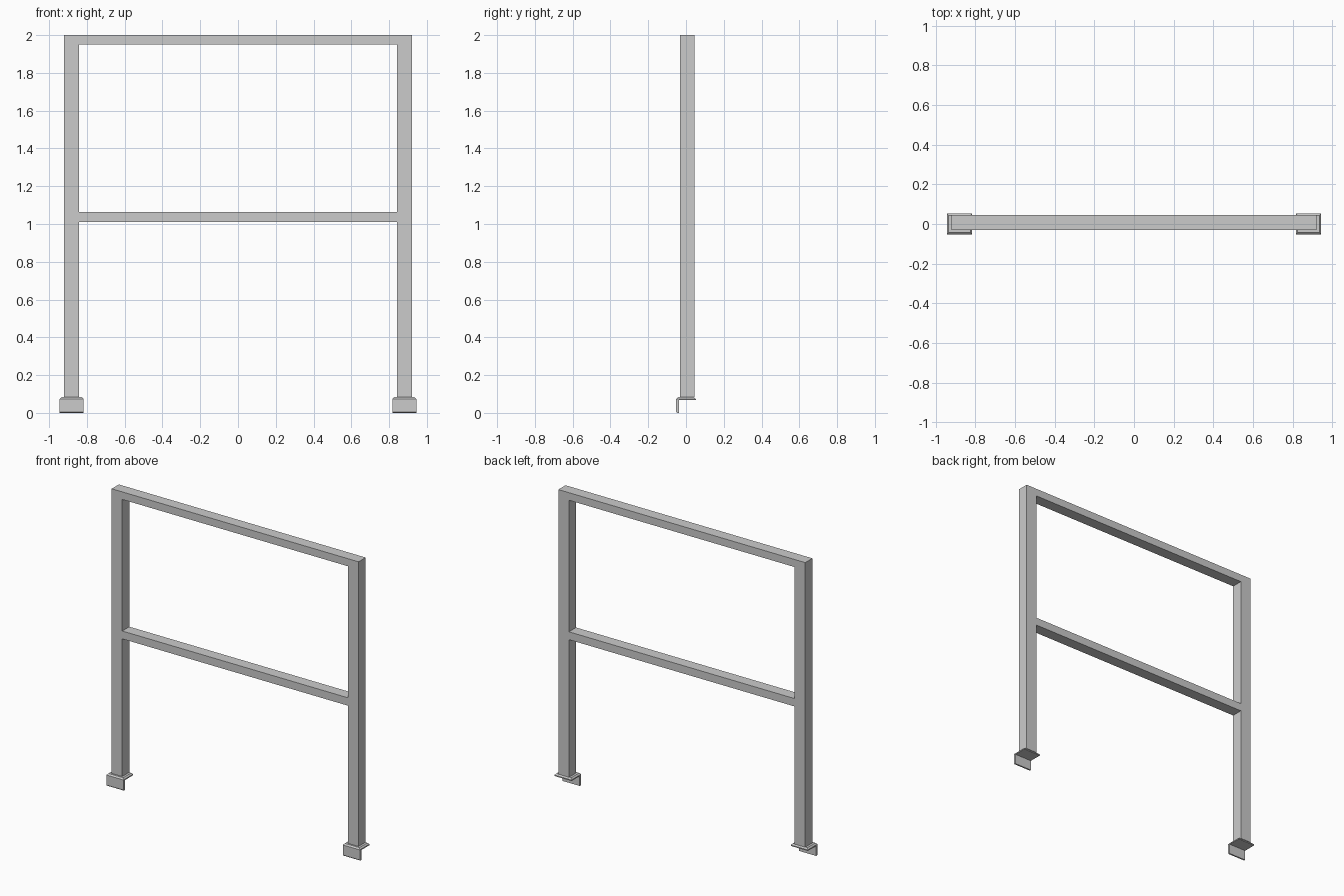
import bpy, bmesh
from mathutils import Vector

if "Cube" in bpy.data.objects:
    bpy.data.objects.remove(bpy.data.objects["Cube"])


def finish(bm, name):
    bmesh.ops.recalc_face_normals(bm, faces=bm.faces[:])
    mesh = bpy.data.meshes.new(name)
    bm.to_mesh(mesh)
    bm.free()
    obj = bpy.data.objects.new(name, mesh)
    bpy.context.collection.objects.link(obj)
    return obj


def extrude_faces(bm, vec):
    res = bmesh.ops.extrude_face_region(bm, geom=bm.faces[:])
    verts = [g for g in res["geom"] if isinstance(g, bmesh.types.BMVert)]
    bmesh.ops.translate(bm, verts=verts, vec=Vector(vec))


# Frame: two posts, a top rail and a middle rail as one welded solid
Y0, Y1 = -0.031, 0.045
xs = [-0.92, -0.841, 0.841, 0.92]
zs = [0.083, 1.01, 1.063, 1.949, 2.0]
bm = bmesh.new()
grid = [[bm.verts.new((x, Y0, z)) for z in zs] for x in xs]
for i in range(3):
    for j in range(4):
        if i != 1 or j in (1, 3):
            bm.faces.new((grid[i][j], grid[i + 1][j],
                          grid[i + 1][j + 1], grid[i][j + 1]))
bmesh.ops.delete(bm, geom=[v for v in bm.verts if not v.link_faces], context='VERTS')
extrude_faces(bm, (0, Y1 - Y0, 0))
bmesh.ops.recalc_face_normals(bm, faces=bm.faces[:])
bmesh.ops.dissolve_limit(bm, angle_limit=0.01, verts=bm.verts[:], edges=bm.edges[:])
finish(bm, "frame")

# Feet: angle brackets with chamfered top and lower front lip
W, H, T = 0.127, 0.083, 0.016
F, B = -0.052, 0.052


def foot(name, x):
    bm = bmesh.new()
    profile = [(F, 0), (F + T, 0), (F + T, H - T), (B, H - T), (B, H), (F, H)]
    bm.faces.new([bm.verts.new((x - W / 2, y, z)) for y, z in profile])
    extrude_faces(bm, (W, 0, 0))
    bmesh.ops.recalc_face_normals(bm, faces=bm.faces[:])

    def on(edge, axis, value):
        return all(abs(v.co[axis] - value) < 1e-5 for v in edge.verts)

    top = [e for e in bm.edges if on(e, 2, H)]
    bmesh.ops.bevel(bm, geom=top, offset=0.009, segments=1,
                    profile=0.5, affect='EDGES')
    lip = [e for e in bm.edges if on(e, 2, 0) and on(e, 1, F)]
    bmesh.ops.bevel(bm, geom=lip, offset=0.006, segments=1,
                    profile=0.5, affect='EDGES')
    finish(bm, name)


for side, sx in (("left", -1), ("right", 1)):
    foot(side + "_foot_bracket", sx * 0.8805)
